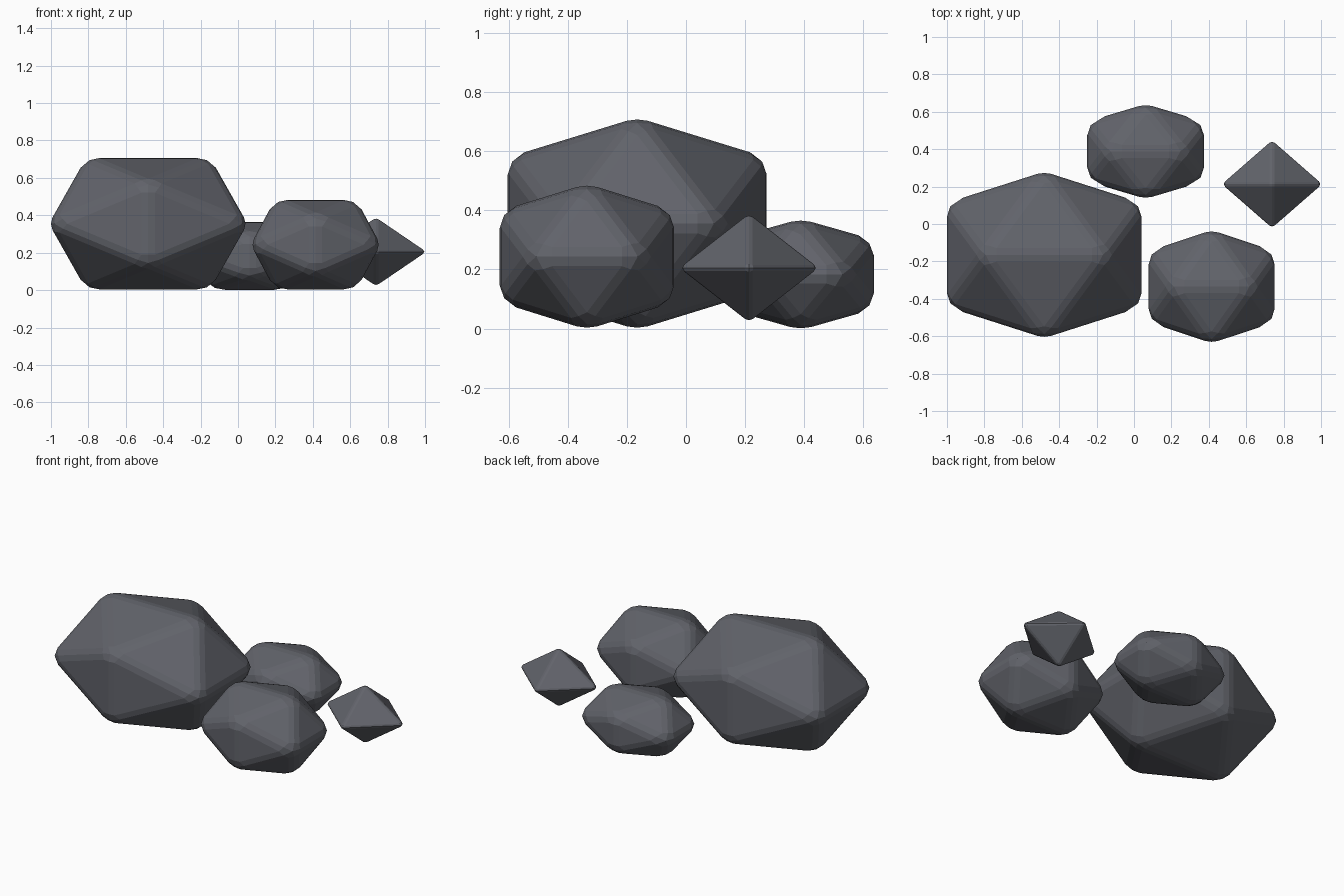
import bpy, bmesh
from mathutils import Vector

cube = bpy.data.objects.get("Cube")
if cube:
    bpy.data.objects.remove(cube, do_unlink=True)

stone = bpy.data.materials.new("slate_grey")
stone.use_nodes = True
GREY = (0.12, 0.125, 0.145, 1)
stone.diffuse_color = GREY
stone.node_tree.nodes["Principled BSDF"].inputs["Base Color"].default_value = GREY

# Unit solids: an icosahedron from three golden rectangles, and an octahedron
GOLD = 0.618
SIGNS = (-1, 1)
ICO = []
for a in SIGNS:
    for b in SIGNS:
        ICO += [(a * GOLD, 0, b), (a, b * GOLD, 0), (0, a, b * GOLD)]
OCTA = [Vector([s if i == k else 0 for i in range(3)]) for k in range(3) for s in SIGNS]


def rock(name, points, centre, half, width):
    """Bevelled solid stretched to exact half sizes about its centre."""
    bm = bmesh.new()
    grow = 1 + width / max(half)
    for p in points:
        bm.verts.new([c * h * grow for c, h in zip(p, half)])
    bmesh.ops.convex_hull(bm, input=bm.verts[:])
    bmesh.ops.bevel(bm, geom=bm.edges[:], offset=width, offset_type='OFFSET',
                    segments=2, profile=0.5, affect='EDGES', clamp_overlap=True)
    fit = [h / max(abs(v.co[i]) for v in bm.verts) for i, h in enumerate(half)]
    bmesh.ops.scale(bm, vec=fit, verts=bm.verts[:])
    bmesh.ops.translate(bm, vec=centre, verts=bm.verts[:])
    bmesh.ops.recalc_face_normals(bm, faces=bm.faces[:])
    mesh = bpy.data.meshes.new(name)
    bm.to_mesh(mesh)
    bm.free()
    mesh.materials.append(stone)
    obj = bpy.data.objects.new(name, mesh)
    bpy.context.collection.objects.link(obj)


rock("large_rock", ICO, (-0.48, -0.165, 0.355), (0.52, 0.438, 0.352), 0.04)
rock("front_rock", ICO, (0.415, -0.335, 0.243), (0.337, 0.295, 0.24), 0.04)
rock("back_rock", ICO, (0.062, 0.388, 0.183), (0.312, 0.247, 0.182), 0.04)
rock("small_rock", OCTA, (0.738, 0.213, 0.205), (0.258, 0.226, 0.177), 0.014)
